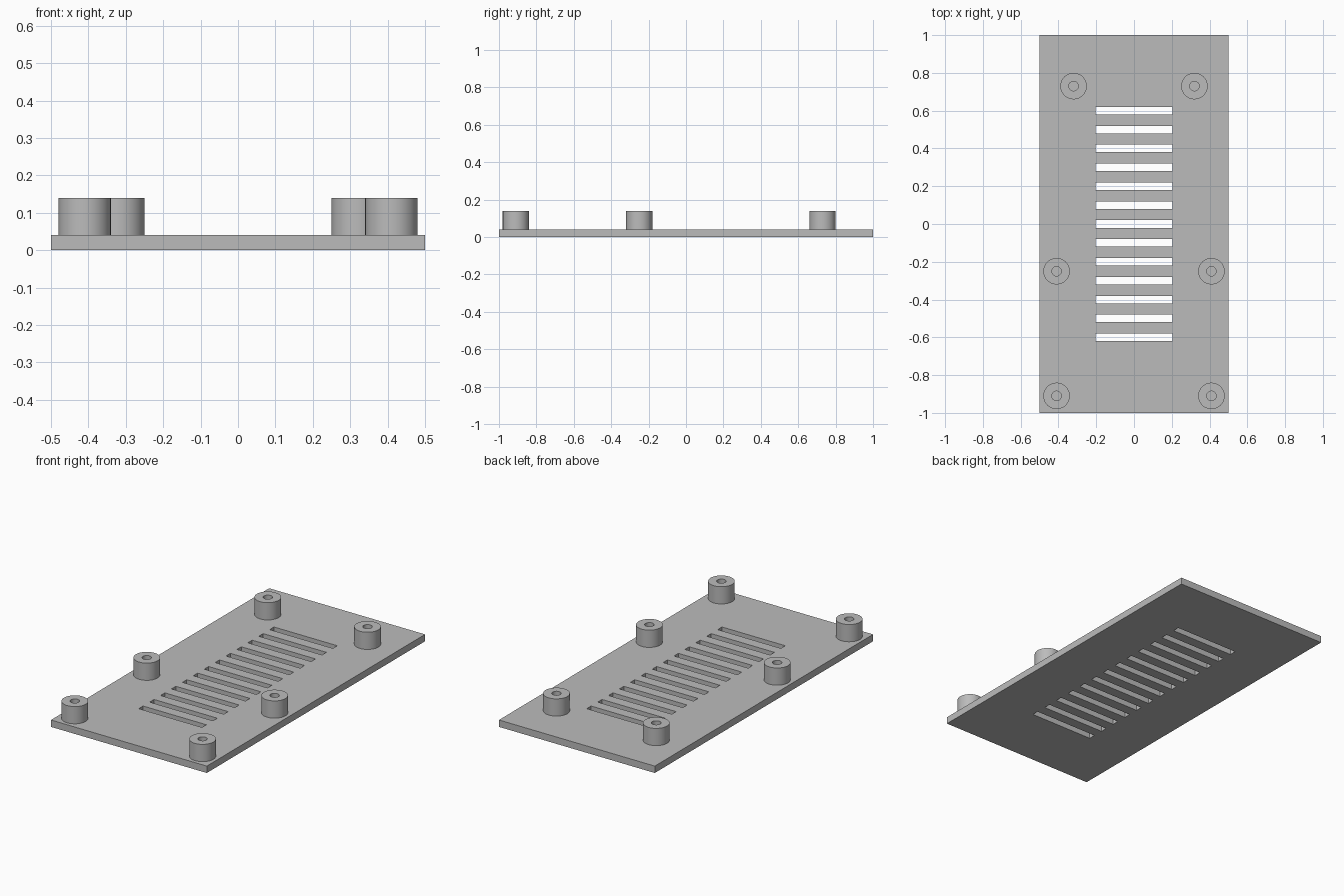
import bpy, bmesh, math
from mathutils import Matrix, Vector

cube = bpy.data.objects.get("Cube")
if cube:
    bpy.data.objects.remove(cube, do_unlink=True)

PLATE_T, POST_TOP = 0.04, 0.14
POST_R, HOLE_R = 0.07, 0.025
SLOTS, PITCH, SLOT_W, SLOT_X = 13, 0.1, 0.04, 0.203

grey = bpy.data.materials.new("plain grey")
grey.use_nodes = True
grey.diffuse_color = (0.5, 0.5, 0.5, 1)
grey.node_tree.nodes["Principled BSDF"].inputs["Base Color"].default_value = grey.diffuse_color


def finish(name, bm):
    bmesh.ops.recalc_face_normals(bm, faces=bm.faces)
    mesh = bpy.data.meshes.new(name)
    bm.to_mesh(mesh)
    bm.free()
    mesh.materials.append(grey)
    obj = bpy.data.objects.new(name, mesh)
    bpy.context.collection.objects.link(obj)
    return obj


# Base plate: a sheet of cells with the slot cells left open, then thickened
xs = [-0.5, -SLOT_X, SLOT_X, 0.5]
ys = [-1.0]
for i in range(SLOTS):
    y = (i - (SLOTS - 1) / 2) * PITCH
    ys += [y - SLOT_W / 2, y + SLOT_W / 2]
ys.append(1.0)

bm = bmesh.new()
grid = [[bm.verts.new((x, y, 0)) for x in xs] for y in ys]
for j in range(len(ys) - 1):
    for i in range(len(xs) - 1):
        if i == 1 and j % 2 == 1:
            continue
        bm.faces.new((grid[j][i], grid[j][i + 1], grid[j + 1][i + 1], grid[j + 1][i]))
top = bmesh.ops.extrude_face_region(bm, geom=bm.faces[:], use_keep_orig=True)
bmesh.ops.translate(bm, vec=(0, 0, PLATE_T),
                    verts=[v for v in top["geom"] if isinstance(v, bmesh.types.BMVert)])
finish("vented_plate", bm)


# Hollow mounting posts, turned from a profile around a vertical axis
def post(name, x, y):
    bm = bmesh.new()
    profile = [(POST_R, PLATE_T), (POST_R, POST_TOP), (HOLE_R, POST_TOP), (HOLE_R, PLATE_T)]
    verts = [bm.verts.new((r, 0, z)) for r, z in profile]
    edges = [bm.edges.new(pair) for pair in zip(verts, verts[1:])]
    bmesh.ops.spin(bm, geom=verts + edges, cent=(0, 0, 0), axis=(0, 0, 1),
                   angle=math.tau, steps=48, use_merge=True)
    bmesh.ops.remove_doubles(bm, verts=bm.verts, dist=0.0001)
    # close the underside ring so the post is solid
    low = [e for e in bm.edges if e.is_boundary]
    bmesh.ops.bridge_loops(bm, edges=low)
    obj = finish(name, bm)
    obj.location = (x, y, 0)
    bpy.ops.object.select_all(action="DESELECT")
    obj.select_set(True)
    bpy.context.view_layer.objects.active = obj
    bpy.ops.object.shade_smooth_by_angle(angle=math.radians(30))


for place, x, y in (("front", 0.41, -0.91), ("middle", 0.41, -0.25), ("back", 0.32, 0.73)):
    for side, sign in (("left", 1), ("right", -1)):
        post(f"{place}_{side}_post", sign * x, y)
